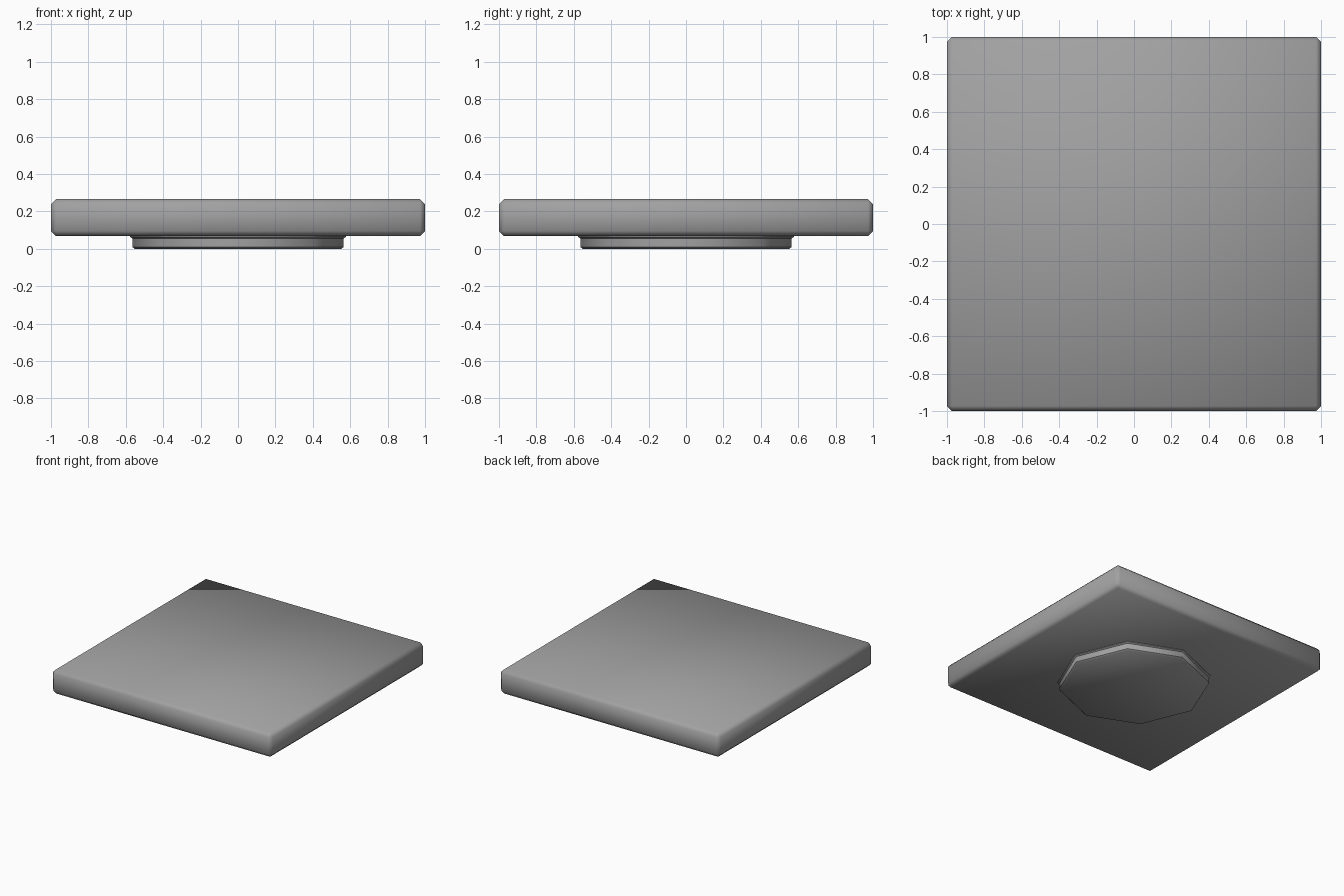
import bpy, bmesh
from math import cos, sin, pi, radians

if "Cube" in bpy.data.objects:
    bpy.data.objects.remove(bpy.data.objects["Cube"])

grey = bpy.data.materials.new("dark_grey")
grey.diffuse_color = (0.36, 0.36, 0.36, 1)
grey.use_nodes = True
grey.node_tree.nodes["Principled BSDF"].inputs["Base Color"].default_value = grey.diffuse_color


def add_object(name, bm):
    bmesh.ops.recalc_face_normals(bm, faces=bm.faces)
    mesh = bpy.data.meshes.new(name)
    bm.to_mesh(mesh)
    bm.free()
    mesh.materials.append(grey)
    obj = bpy.data.objects.new(name, mesh)
    bpy.context.collection.objects.link(obj)
    bpy.ops.object.select_all(action='DESELECT')
    obj.select_set(True)
    bpy.context.view_layer.objects.active = obj
    return obj


# Square slab with softened, chamfered edges
BOTTOM, TOP = 0.068, 0.265
bm = bmesh.new()
bmesh.ops.create_cube(bm, size=1)
bmesh.ops.scale(bm, vec=(2, 2, TOP - BOTTOM), verts=bm.verts)
bmesh.ops.translate(bm, vec=(0, 0, (TOP + BOTTOM) / 2), verts=bm.verts)
bmesh.ops.bevel(bm, geom=bm.edges[:], offset=0.027, segments=1,
                profile=0.5, affect='EDGES')
add_object("slab", bm)
bpy.ops.object.shade_smooth()

# Eight-sided foot: eased lower rim, straight wall, small stepped flare at the slab
profile = [(0.553, 0), (0.565, 0.01), (0.565, 0.056), (0.577, 0.064), (0.577, 0.07)]
SIDES = 8
bm = bmesh.new()
rings = [[bm.verts.new((r * cos(2 * pi * i / SIDES), r * sin(2 * pi * i / SIDES), z))
          for i in range(SIDES)] for r, z in profile]
for low, high in zip(rings, rings[1:]):
    for i in range(SIDES):
        j = (i + 1) % SIDES
        bm.faces.new((low[i], low[j], high[j], high[i]))
bm.faces.new(rings[0])
bm.faces.new(rings[-1])
add_object("foot", bm)
bpy.ops.object.shade_smooth_by_angle(angle=radians(46))
